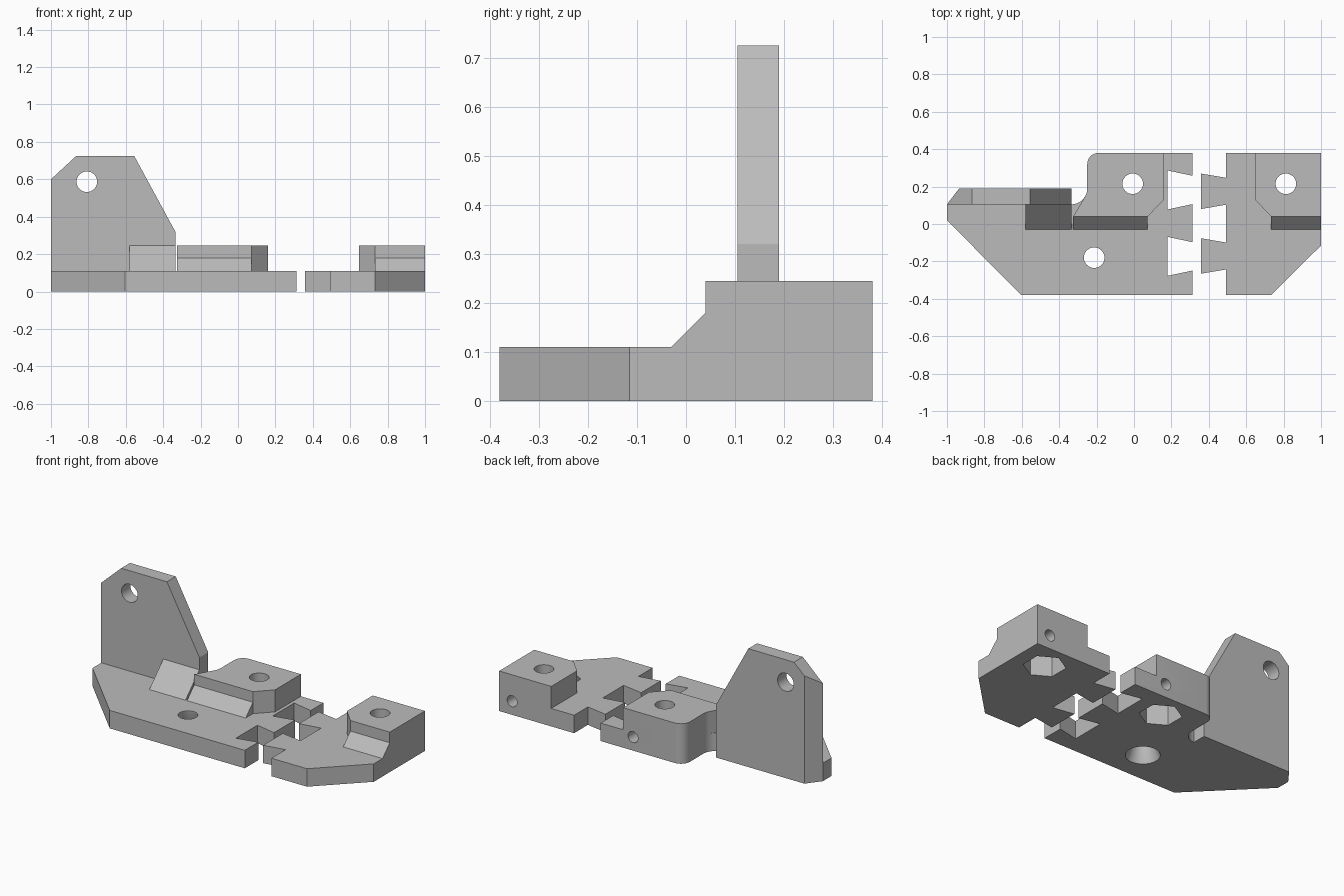
import bpy
import bmesh
from math import cos, sin, radians
from mathutils import Vector

default_cube = bpy.data.objects.get("Cube")
if default_cube:
    bpy.data.objects.remove(default_cube, do_unlink=True)

grey = bpy.data.materials.new("plain_grey")
grey.use_nodes = True
grey.diffuse_color = (0.5, 0.5, 0.5, 1)
grey.node_tree.nodes["Principled BSDF"].inputs["Base Color"].default_value = (0.5, 0.5, 0.5, 1)

PLATE_TOP = 0.11
BLOCK_TOP = 0.245
EMBED = 0.05


def arc(cx, cy, radius, start, end, steps):
    """Points along a circular arc, angles in degrees."""
    angles = [radians(start + (end - start) * i / steps) for i in range(steps + 1)]
    return [(cx + radius * cos(a), cy + radius * sin(a)) for a in angles]


def circle(cx, cy, radius, sides=32, turn=0):
    return arc(cx, cy, radius, turn, turn + 360, sides)[:-1]


def place(axis, point, depth):
    a, b = point
    return Vector({"x": (depth, a, b), "y": (a, depth, b), "z": (a, b, depth)}[axis])


def loft(name, axis, bottom, top, low, high):
    """Closed solid between two matching outlines."""
    bm = bmesh.new()
    lower = [bm.verts.new(place(axis, p, low)) for p in bottom]
    upper = [bm.verts.new(place(axis, p, high)) for p in top]
    bm.faces.new(lower)
    bm.faces.new(upper)
    count = len(lower)
    for i in range(count):
        j = (i + 1) % count
        bm.faces.new((lower[i], lower[j], upper[j], upper[i]))
    bmesh.ops.recalc_face_normals(bm, faces=bm.faces)
    mesh = bpy.data.meshes.new(name)
    bm.to_mesh(mesh)
    bm.free()
    mesh.materials.append(grey)
    obj = bpy.data.objects.new(name, mesh)
    bpy.context.collection.objects.link(obj)
    return obj


def prism(name, axis, outline, low, high):
    return loft(name, axis, outline, outline, low, high)


def combine(body, operation, tools):
    """Apply exact booleans to the body, then remove the tool solids."""
    for tool in tools:
        tool.hide_render = True
        mod = body.modifiers.new(operation.lower(), "BOOLEAN")
        mod.operation = operation
        mod.solver = "EXACT"
        mod.object = tool
        graph = bpy.context.evaluated_depsgraph_get()
        mesh = bpy.data.meshes.new_from_object(body.evaluated_get(graph))
        body.modifiers.clear()
        body.data = mesh
        bpy.data.objects.remove(tool, do_unlink=True)


def block_holes(x):
    """Bolt hole, hexagonal nut pocket and a small hole from the back."""
    y = 0.215
    return [
        prism("bolt_hole", "z", circle(x, y, 0.055), -0.1, 0.4),
        prism("nut_pocket", "z", circle(x, y, 0.118, 6, 30), -0.1, 0.13),
        prism("back_hole", "y", circle(x + 0.1, 0.083, 0.034, 24), y, 0.5),
    ]


def front_ramp(left, right):
    profile = [(-0.03, EMBED), (-0.03, PLATE_TOP), (0.04, 0.18), (0.04, EMBED)]
    return prism("front_ramp", "x", profile, left, right)


def finish(body):
    bm = bmesh.new()
    bm.from_mesh(body.data)
    bmesh.ops.remove_doubles(bm, verts=bm.verts, dist=0.0001)
    bmesh.ops.dissolve_limit(bm, angle_limit=radians(0.5), verts=bm.verts, edges=bm.edges)
    bm.to_mesh(body.data)
    bm.free()
    bpy.ops.object.select_all(action="DESELECT")
    body.select_set(True)
    bpy.context.view_layer.objects.active = body
    bpy.ops.object.shade_smooth_by_angle(angle=radians(25))


# Shared curves between the upright and the bolt block
fillet = arc(-0.335, 0.19, 0.085, 0, -90, 12)
round_corner = arc(-0.19, 0.32, 0.06, 90, 180, 8)

# Large bracket: plate with two dovetail slots
slots = []
for mid in (-0.173, 0.182):
    slots += [(0.312, mid - 0.076), (0.18, mid - 0.104),
              (0.18, mid + 0.104), (0.312, mid + 0.076)]
plate_outline = [(-1, 0.02), (-0.603, -0.38), (0.312, -0.38)] + slots
plate_outline += [(0.312, 0.38)] + round_corner + fillet + [(-0.335, 0.19), (-1, 0.19)]
large_bracket = prism("large_bracket", "z", plate_outline, 0, PLATE_TOP)

# Upright wall, gusset, bolt block and its ramp
wall_outline = [(-1, 0), (-0.335, 0), (-0.335, 0.32), (-0.555, 0.725), (-0.865, 0.725), (-1, 0.6)]
gusset_profile = [(-0.03, EMBED), (-0.03, PLATE_TOP), (0.105, BLOCK_TOP),
                  (0.15, BLOCK_TOP), (0.15, EMBED)]
block_outline = [(-0.325, 0.04), (0.073, 0.04), (0.16, 0.13), (0.16, 0.38)]
block_outline += round_corner + fillet[:5]
combine(large_bracket, "UNION", [
    prism("upright_wall", "y", wall_outline, 0.105, 0.19),
    prism("gusset", "x", gusset_profile, -0.58, -0.335),
    prism("bolt_block", "z", block_outline, EMBED, BLOCK_TOP),
    front_ramp(-0.325, 0.073),
])

# Wall hole, countersunk plate hole and the bevelled rear corner
corner = [(-1.065, 0.02), (-0.87, 0.275), (-1.1, 0.275)]
screw = (-0.213, -0.18)
combine(large_bracket, "DIFFERENCE", block_holes(-0.007) + [
    prism("wall_hole", "y", circle(-0.808, 0.587, 0.055), 0, 0.4),
    prism("screw_hole", "z", circle(*screw, 0.055), -0.1, 0.3),
    loft("countersink", "z", circle(*screw, 0.097), circle(*screw, 0.055), -0.005, 0.1),
    prism("corner_bevel", "z", corner, -0.1, 1),
])
finish(large_bracket)

# Small bracket: plate with two dovetail tenons
tenons = []
for mid in (0.175, -0.171):
    tenons += [(0.492, mid + 0.072), (0.357, mid + 0.095),
               (0.357, mid - 0.095), (0.492, mid - 0.072)]
small_outline = [(0.492, 0.38)] + tenons
small_outline += [(0.492, -0.38), (0.733, -0.38), (1, -0.115), (1, 0.38)]
small_bracket = prism("small_bracket", "z", small_outline, 0, PLATE_TOP)
small_block = [(0.733, 0.04), (1, 0.04), (1, 0.38), (0.647, 0.38), (0.647, 0.13)]
combine(small_bracket, "UNION", [
    prism("small_block", "z", small_block, EMBED, BLOCK_TOP),
    front_ramp(0.733, 1),
])
combine(small_bracket, "DIFFERENCE", block_holes(0.812))
finish(small_bracket)
